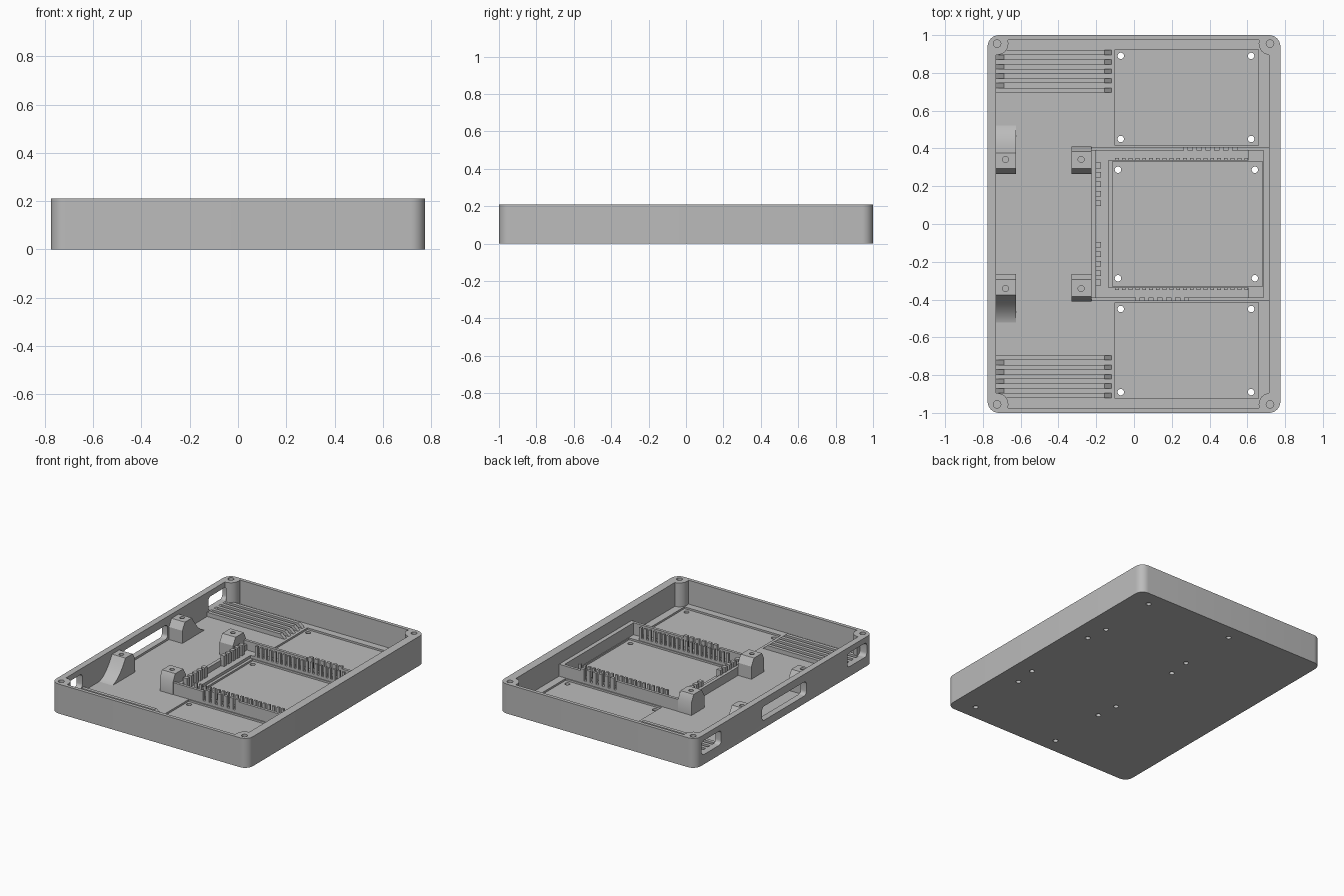
import bpy, bmesh, math
from mathutils import Matrix, Vector

old = bpy.data.objects.get("Cube")
if old:
    bpy.data.objects.remove(old, do_unlink=True)

grey = bpy.data.materials.new("plain grey")
grey.use_nodes = True
COLOUR = (0.5, 0.5, 0.5, 1)
grey.diffuse_color = COLOUR
grey.node_tree.nodes["Principled BSDF"].inputs["Base Color"].default_value = COLOUR

H, FLOOR, RECESS = 0.21, 0.04, 0.027


def finish(name, bm):
    bmesh.ops.recalc_face_normals(bm, faces=bm.faces)
    mesh = bpy.data.meshes.new(name)
    bm.to_mesh(mesh)
    bm.free()
    mesh.materials.append(grey)
    obj = bpy.data.objects.new(name, mesh)
    bpy.context.collection.objects.link(obj)
    return obj


def add_box(bm, x0, x1, y0, y1, z0, z1):
    size = Matrix.Diagonal((x1 - x0, y1 - y0, z1 - z0, 1))
    centre = Matrix.Translation(((x0 + x1) / 2, (y0 + y1) / 2, (z0 + z1) / 2))
    bmesh.ops.create_cube(bm, size=1, matrix=centre @ size)


def add_cylinder(bm, x, y, r, z0, z1):
    bmesh.ops.create_cone(bm, cap_ends=True, segments=24, radius1=r, radius2=r,
                          depth=z1 - z0, matrix=Matrix.Translation((x, y, (z0 + z1) / 2)))


def add_prism(bm, points, offset):
    face = bm.faces.new([bm.verts.new(p) for p in points])
    moved = bmesh.ops.extrude_face_region(bm, geom=[face])["geom"]
    bmesh.ops.translate(bm, vec=offset, verts=[v for v in moved if isinstance(v, bmesh.types.BMVert)])


def rounded(u0, u1, v0, v1, r, steps=8):
    """Outline of a rectangle with round corners."""
    pts = []
    corners = [(u1 - r, v1 - r), (u0 + r, v1 - r), (u0 + r, v0 + r), (u1 - r, v0 + r)]
    for i, (u, v) in enumerate(corners):
        for k in range(steps + 1):
            a = math.pi / 2 * (i + k / steps)
            pts.append((u + r * math.cos(a), v + r * math.sin(a)))
    return pts


def boolean(obj, other, operation):
    """Apply a boolean and discard the helper."""
    mod = obj.modifiers.new("cut", 'BOOLEAN')
    mod.operation, mod.solver, mod.object = operation, 'EXACT', other
    graph = bpy.context.evaluated_depsgraph_get()
    obj.data = bpy.data.meshes.new_from_object(obj.evaluated_get(graph))
    obj.modifiers.clear()
    bpy.data.objects.remove(other, do_unlink=True)


# Tray body with rounded vertical corners
outline = rounded(-0.775, 0.775, -1, 1, 0.06)
bm = bmesh.new()
add_prism(bm, [(x, y, 0) for x, y in outline], Vector((0, 0, H)))
case = finish("case_body", bm)

# Main cavity, leaving round screw posts in the corners
SCREWS = [(x, y) for x in (-0.725, 0.72) for y in (-0.955, 0.955)]
bm = bmesh.new()
add_box(bm, -0.73, 0.715, -0.975, 0.975, FLOOR, H + 0.1)
cavity = finish("cavity_cutter", bm)
bm = bmesh.new()
for x, y in SCREWS:
    add_cylinder(bm, x, y, 0.06, 0, H + 0.2)
boolean(cavity, finish("post_cutter", bm), 'DIFFERENCE')
boolean(case, cavity, 'DIFFERENCE')

# Cable windows in one long wall
bm = bmesh.new()
for y0, y1, z0, z1 in [(-0.25, 0.25, 0.055, 0.155), (0.71, 0.93, 0.07, 0.17), (-0.93, -0.71, 0.07, 0.17)]:
    add_prism(bm, [(-0.8, y, z) for y, z in rounded(y0, y1, z0, z1, 0.025, 5)], Vector((0.08, 0, 0)))
boolean(case, finish("window_cutter", bm), 'DIFFERENCE')

# Three shallow board recesses
bm = bmesh.new()
for y0, y1 in [(0.415, 0.925), (-0.925, -0.415)]:
    add_box(bm, -0.1, 0.66, y0, y1, RECESS, 0.1)
add_box(bm, -0.115, 0.68, -0.33, 0.33, RECESS, 0.1)
boolean(case, finish("recess_cutter", bm), 'DIFFERENCE')

# Through holes under the boards and blind screw holes in the posts
bm = bmesh.new()
for s in (-1, 1):
    for x in (-0.07, 0.62):
        for y in (0.45, 0.89):
            add_cylinder(bm, x, s * y, 0.017, -0.1, 0.1)
    for x in (-0.085, 0.64):
        add_cylinder(bm, x, s * 0.287, 0.017, -0.1, 0.1)
for x, y in SCREWS:
    add_cylinder(bm, x, y, 0.02, 0.09, 0.3)
boolean(case, finish("hole_cutter", bm), 'DIFFERENCE')

# Cable guide ribs, with ramps between them at the windows
bm = bmesh.new()
for s in (-1, 1):
    for i in range(5):
        y = s * (0.908 - 0.05 * i)
        add_prism(bm, [(x, y - 0.0125, z) for x, z in
                       [(-0.735, 0.03), (-0.735, 0.07), (-0.155, 0.07), (-0.105, RECESS)]],
                  Vector((0, 0.025, 0)))
        if i < 4:
            y -= s * 0.025
            add_prism(bm, [(x, y - 0.0125, z) for x, z in
                           [(-0.735, 0.03), (-0.735, 0.07), (-0.73, 0.07), (-0.68, 0.035)]],
                      Vector((0, 0.025, 0)))
finish("cable_guides", bm)

# Mounting brackets: outer pair has a concave web, inner pair is a chamfered block
TOP = 0.18
web = [(0.56 - 0.17 * t, 0.035 + 0.12 * t ** 2.2) for t in [k / 10 for k in range(11)]]
shapes = {
    "wall_bracket": (-0.735, -0.625, -0.68, [(0.265, 0.035), (0.265, 0.13), (0.295, TOP), (0.375, TOP)] + web[::-1]),
    "inner_bracket": (-0.33, -0.225, -0.28, [(0.265, 0.035), (0.265, 0.13), (0.295, TOP),
                                            (0.385, TOP), (0.41, 0.13), (0.41, 0.035)]),
}
for name, (x0, x1, hole_x, profile) in shapes.items():
    for s, side in ((-1, "front"), (1, "back")):
        bm = bmesh.new()
        add_prism(bm, [(x0, s * y, z) for y, z in profile], Vector((x1 - x0, 0, 0)))
        bracket = finish(side + "_" + name, bm)
        bm = bmesh.new()
        add_cylinder(bm, hole_x, s * 0.342, 0.016, 0.08, 0.3)
        boolean(bracket, finish("bracket_hole_cutter", bm), 'DIFFERENCE')

# Low ledge around the central recess
bm = bmesh.new()
for s in (-1, 1):
    y0, y1 = sorted((s * 0.335, s * 0.4))
    add_box(bm, -0.2, 0.605, y0, y1, 0.03, 0.06)
add_box(bm, -0.2, -0.135, -0.335, 0.335, 0.03, 0.06)
finish("board_ledge", bm)

# Central frame: side walls with a group of vent slots, end walls
bm = bmesh.new()
WALL, SLOTS, PITCH = 0.125, 6, 0.047
for s, start in ((-1, 0.01), (1, 0.265)):
    y0, y1 = sorted((s * 0.388, s * 0.408))
    end = start + SLOTS * PITCH
    add_box(bm, -0.225, start, y0, y1, 0.03, WALL)
    add_box(bm, end, 0.715, y0, y1, 0.03, WALL)
    add_box(bm, start, end, y0, y1, 0.03, 0.06)
    for i in range(SLOTS):
        add_box(bm, start + PITCH * (i + 0.4), start + PITCH * (i + 1), y0, y1, 0.06, 0.14)
add_box(bm, 0.685, 0.715, -0.39, 0.39, 0.03, WALL)
add_box(bm, -0.225, -0.2, -0.39, 0.39, 0.03, 0.1)
finish("board_frame", bm)

# Comb teeth along the inside of the frame
bm = bmesh.new()
for s in (-1, 1):
    y0, y1 = sorted((s * 0.335, s * 0.35))
    for i in range(20):
        x = -0.1 + 0.036 * i
        add_box(bm, x, x + 0.02, y0, y1, 0.05, 0.135)
    for i in range(5):
        y = s * (0.11 + 0.05 * i)
        add_box(bm, -0.205, -0.175, y - 0.015, y + 0.015, 0.03, 0.135)
finish("frame_comb", bm)

for obj in bpy.context.scene.objects:
    obj.select_set(obj.type == 'MESH')
bpy.context.view_layer.objects.active = case
bpy.ops.object.shade_smooth_by_angle(angle=math.radians(30))
